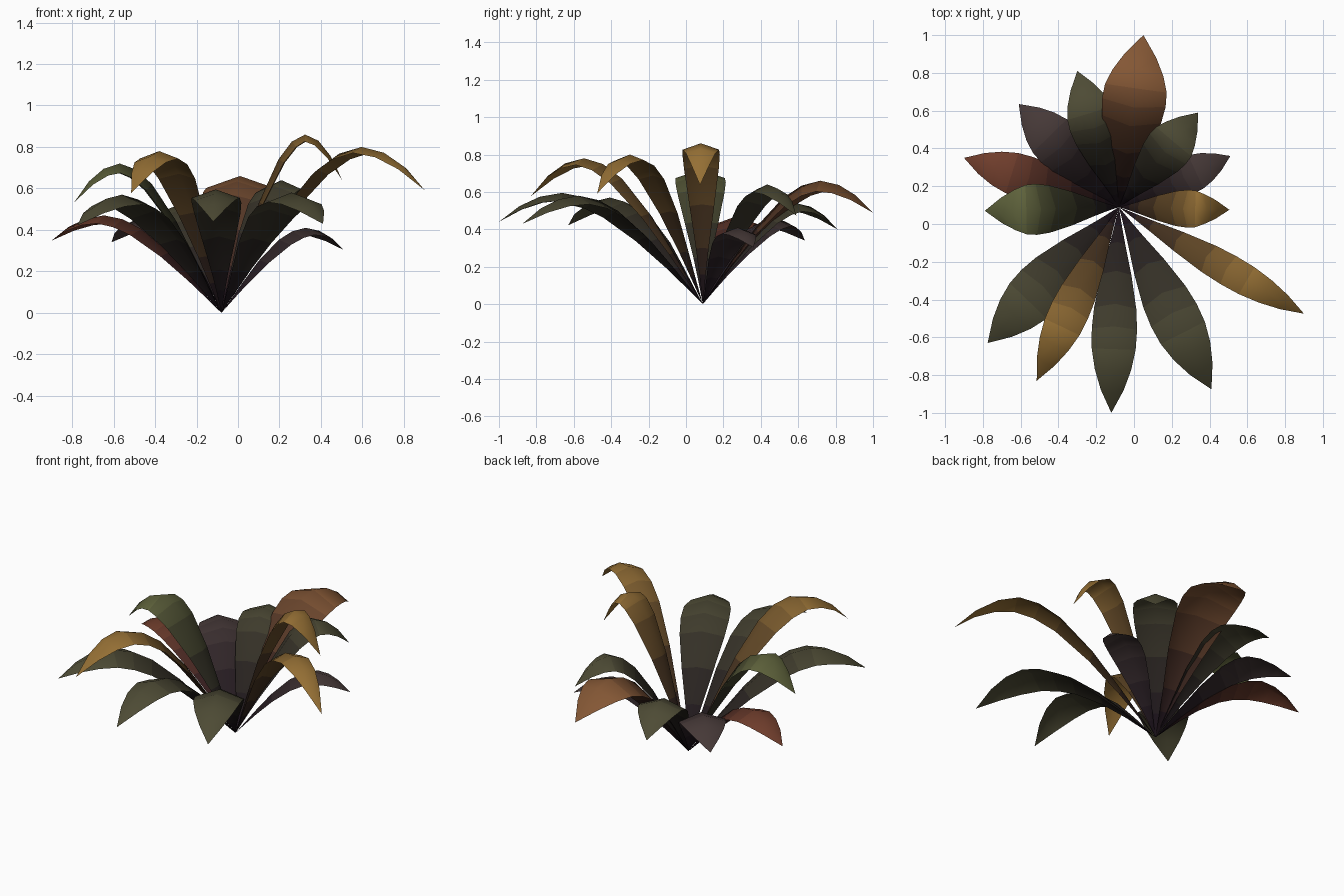
import bpy
from mathutils import Vector

if "Cube" in bpy.data.objects:
    bpy.data.objects.remove(bpy.data.objects["Cube"])

BASE = Vector((-0.08, 0.09, 0.0))
DARK = (0.010, 0.005, 0.010)
ORANGE, BROWN = (0.30, 0.16, 0.035), (0.23, 0.095, 0.035)
OLIVE, GREEN = (0.075, 0.070, 0.035), (0.115, 0.125, 0.045)
RED, PLUM = (0.16, 0.047, 0.025), (0.060, 0.040, 0.038)

# shared leaf shape: (distance along, height, width) as fractions
SHAPE = [(0, 0, 0), (.09, .185, .17), (.17, .35, .34), (.31, .62, .66), (.47, .86, .93),
         (.58, .96, 1), (.69, 1, .97), (.8, .965, .80), (.9, .88, .50), (1, .74, 0)]

# leaves: tip x, tip y, peak height, width, colour
LEAVES = [
    (0.05, 1.00, 0.66, 0.34, BROWN),
    (-0.30, 0.81, 0.54, 0.26, OLIVE),
    (-0.61, 0.635, 0.46, 0.26, PLUM),
    (-0.90, 0.35, 0.47, 0.23, RED),
    (-0.79, 0.07, 0.72, 0.27, GREEN),
    (-0.775, -0.63, 0.57, 0.28, OLIVE),
    (-0.515, -0.83, 0.78, 0.21, ORANGE),
    (-0.12, -1.00, 0.595, 0.24, OLIVE),
    (0.41, -0.875, 0.58, 0.27, OLIVE),
    (0.90, -0.475, 0.80, 0.17, ORANGE),
    (0.505, 0.075, 0.86, 0.20, ORANGE),
    (0.51, 0.36, 0.41, 0.20, PLUM),
    (0.34, 0.59, 0.64, 0.25, OLIVE),
]


def make_leaf(index, tx, ty, peak, width, colour):
    reach = Vector((tx, ty, 0)) - BASE
    side = Vector((-reach.y, reach.x, 0)).normalized()
    spine = [BASE + reach * t + Vector((0, 0, peak * h)) for t, h, w in SHAPE]
    last = len(spine) - 1
    verts, rows, faces = [], [], []
    # left edge, raised midrib and right edge at each station
    for i, p in enumerate(spine):
        half = width * SHAPE[i][2] / 2
        start = len(verts)
        if half == 0:
            verts.append(p)
            rows.append((start,) * 3)
            continue
        normal = (spine[i + 1] - spine[i - 1]).cross(side).normalized()
        if normal.z < 0:
            normal.negate()
        drop = normal * half * 0.35
        verts += [p + side * half - drop, p, p - side * half - drop]
        rows.append((start, start + 1, start + 2))
    for a, b in zip(rows, rows[1:]):
        for k in range(2):
            quad = (a[k], a[k + 1], b[k + 1], b[k])
            faces.append(tuple(dict.fromkeys(quad)))
    mesh = bpy.data.meshes.new(f"leaf_{index}")
    mesh.from_pydata(verts, [], faces)
    # colour fades from a dark base to the leaf colour
    for i in range(last):
        t = (SHAPE[i][0] + SHAPE[i + 1][0]) / 2
        f = min(1, t / 0.75) ** 1.5
        mat = bpy.data.materials.new(f"leaf_{index}_band_{i}")
        mat.diffuse_color = (*[d + (c - d) * f for c, d in zip(colour, DARK)], 1)
        mat.use_nodes = True
        mat.node_tree.nodes["Principled BSDF"].inputs["Base Color"].default_value = mat.diffuse_color
        mesh.materials.append(mat)
    for poly in mesh.polygons:
        poly.material_index = poly.index // 2
        poly.use_smooth = True
    mesh.update()
    obj = bpy.data.objects.new(f"leaf_{index}", mesh)
    bpy.context.collection.objects.link(obj)
    if sum(p.normal.z for p in mesh.polygons) < 0:
        mesh.flip_normals()


for n, leaf in enumerate(LEAVES, 1):
    make_leaf(n, *leaf)
